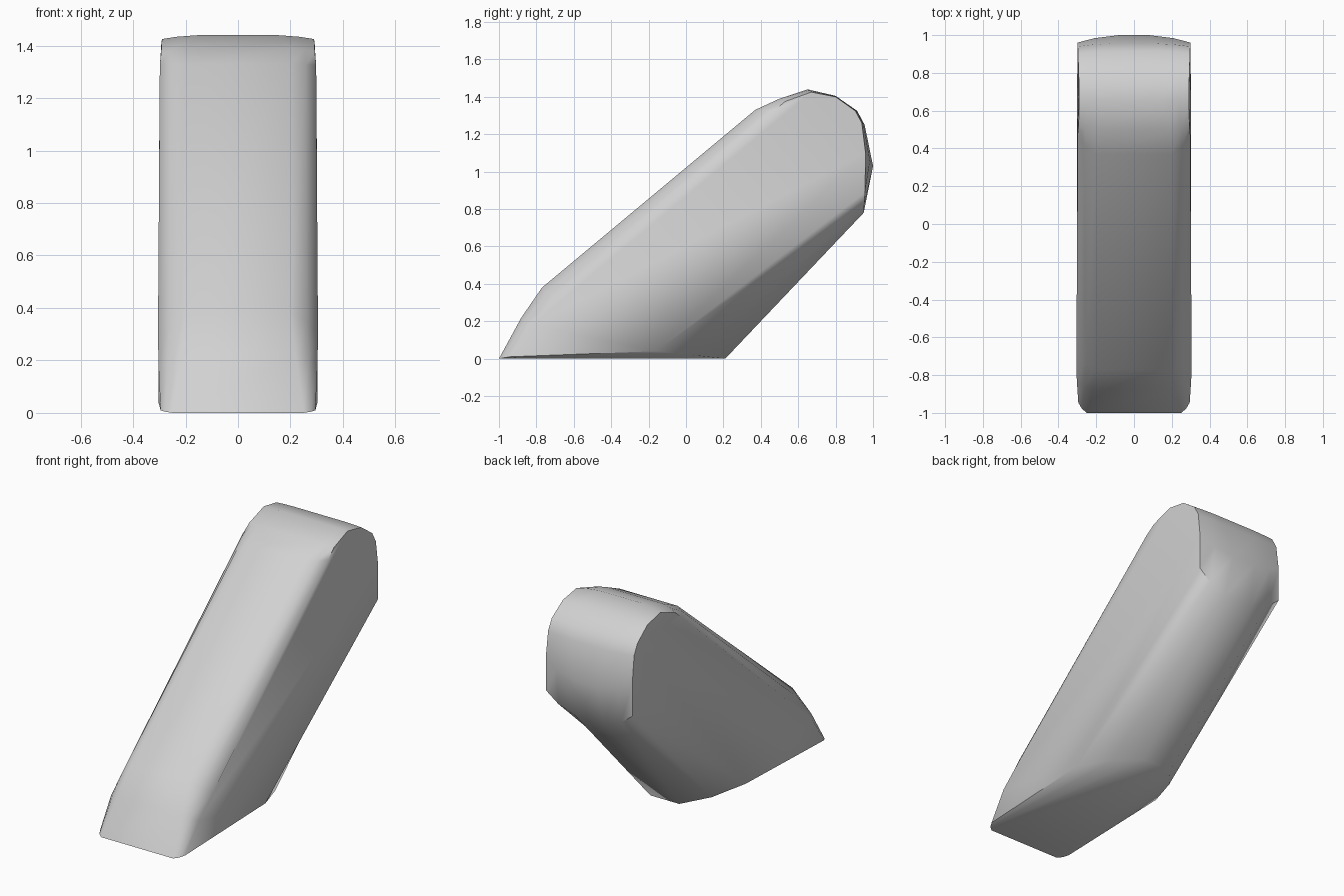
import bpy
import bmesh
from math import radians

cube = bpy.data.objects.get("Cube")
if cube:
    bpy.data.objects.remove(cube, do_unlink=True)

# One plain grey for the whole block
grey = bpy.data.materials.new("light_grey")
grey.use_nodes = True
colour = (0.64, 0.64, 0.64, 1)
grey.diffuse_color = colour
grey.node_tree.nodes["Principled BSDF"].inputs["Base Color"].default_value = colour

# Stations around the side profile:
# (half width of the middle strip, its y and z, half width of the side, its y and z)
FRONT = [
    (.25, -1, 0, .295, -.945, .01),
    (.22, -.88, .22, .303, -.825, .18),
    (.2, -.77, .38, .305, -.69, .3),
    (.2, .37, 1.33, .298, .47, 1.325),
]
TOP_END = [
    (.2, .5, 1.39, .293, .53, 1.375),
    (.15, .65, 1.44, .29, .67, 1.425),
    (.17, .8, 1.405, .293, .8, 1.4),
    (.15, .915, 1.325, .297, .905, 1.325),
    (.12, .955, 1.25, .298, .94, 1.26),
    (.08, 1, 1.03, .3, .96, 1.1),
]
UNDERSIDE = [
    (.1, .95, .78, .3, .957, .89),
    (.1, .21, 0, .303, -.16, .04),
]
STATIONS = FRONT + TOP_END + UNDERSIDE


def rounded(station, t):
    """Point on the rounded edge between middle strip (0) and side (1)."""
    cx, cy, cz, sx, sy, sz = station
    bulge = 0.36 * t * (1 - t)
    x = cx + (sx - cx) * (t + bulge)
    s = t - bulge
    return x, cy + (sy - cy) * s, cz + (sz - cz) * s


bm = bmesh.new()
rings = []
for side, steps in ((-1, (1, .5, 0)), (1, (0, .5, 1))):
    for t in steps:
        ring = []
        for station in STATIONS:
            x, y, z = rounded(station, t)
            ring.append(bm.verts.new((side * x, y, z)))
        rings.append(ring)

# Skin between the rings, then the two flat sides
count = len(STATIONS)
for a, b in zip(rings, rings[1:]):
    for i in range(count):
        j = (i + 1) % count
        bm.faces.new((a[i], a[j], b[j], b[i]))
bm.faces.new(rings[0])
bm.faces.new(rings[-1])
bmesh.ops.recalc_face_normals(bm, faces=bm.faces)

mesh = bpy.data.meshes.new("slanted_block")
bm.to_mesh(mesh)
bm.free()
mesh.materials.append(grey)
block = bpy.data.objects.new("slanted_block", mesh)
bpy.context.collection.objects.link(block)

# Smooth the rounded edges and keep the hard ones crisp
bpy.ops.object.select_all(action='DESELECT')
block.select_set(True)
bpy.context.view_layer.objects.active = block
bpy.ops.object.shade_smooth_by_angle(angle=radians(50))
